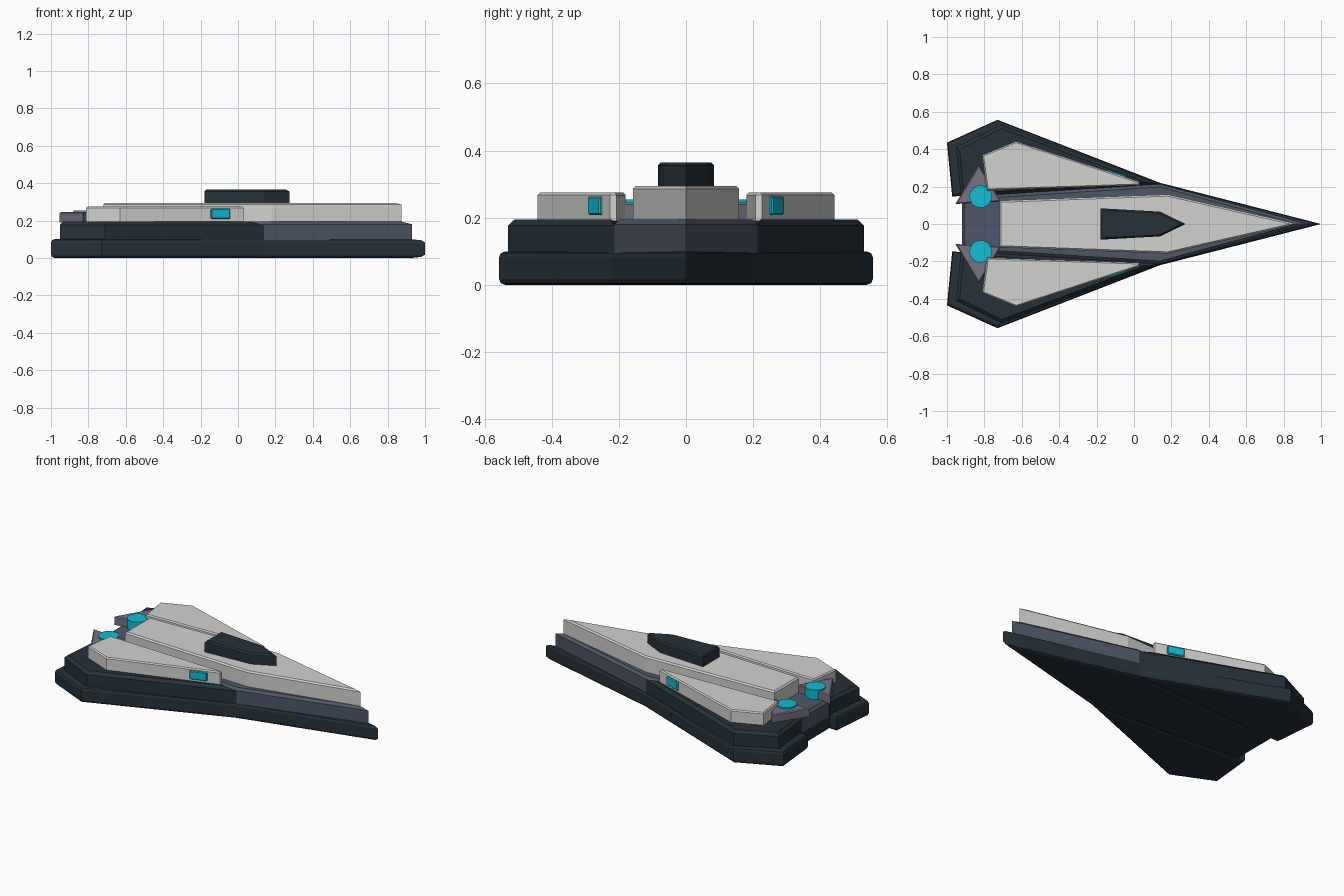
import bpy, bmesh, math

if "Cube" in bpy.data.objects:
    bpy.data.objects.remove(bpy.data.objects["Cube"])


def material(name, r, g, b):
    """Flat colour given as 0-255 display values."""
    lin = [((c / 255 + 0.055) / 1.055) ** 2.4 for c in (r, g, b)]
    m = bpy.data.materials.new(name)
    m.diffuse_color = (*lin, 1)
    m.use_nodes = True
    m.node_tree.nodes["Principled BSDF"].inputs["Base Color"].default_value = m.diffuse_color
    return m


DARK = material("dark navy", 38, 49, 58)
SLATE = material("slate", 78, 86, 103)
LIGHT = material("light grey", 210, 210, 208)
FIN = material("purple grey", 118, 116, 132)
CYAN = material("cyan", 18, 188, 212)


def finish(name, bm, mat):
    bmesh.ops.recalc_face_normals(bm, faces=bm.faces)
    mesh = bpy.data.meshes.new(name)
    bm.to_mesh(mesh)
    bm.free()
    mesh.materials.append(mat)
    ob = bpy.data.objects.new(name, mesh)
    bpy.context.collection.objects.link(ob)
    return ob


def slab(name, outline, z0, z1, mat, bevel=0.0, segments=1, both=False):
    """Extruded outline whose upper (and optionally lower) rim is bevelled."""
    bm = bmesh.new()
    face = bm.faces.new([bm.verts.new((x, y, z0)) for x, y in outline])
    up = bmesh.ops.extrude_face_region(bm, geom=[face])["geom"]
    for v in up:
        if isinstance(v, bmesh.types.BMVert):
            v.co.z = z1
    if bevel:
        rim = [e for e in bm.edges
               if abs(e.verts[0].co.z - e.verts[1].co.z) < 1e-6
               and (both or e.verts[0].co.z > (z0 + z1) / 2)]
        bmesh.ops.bevel(bm, geom=rim, offset=bevel, segments=segments,
                        profile=0.5, affect='EDGES', clamp_overlap=True)
    return finish(name, bm, mat)


def symmetric(half):
    """Complete a half outline across y = 0."""
    return half + [(x, -y) for x, y in reversed(half) if y > 0]


# Central spine: keel, deck, armour plate and bridge
slab("keel", symmetric([(1.0, 0), (0.14, 0.22), (-0.92, 0.15)]),
     0, 0.1, DARK, 0.018, 2, True)
slab("deck", symmetric([(0.93, 0), (0.14, 0.213), (-0.92, 0.145)]),
     0.09, 0.195, SLATE, 0.015)
slab("spine_plate", symmetric([(0.875, 0), (0.18, 0.158), (-0.72, 0.125)]),
     0.19, 0.295, LIGHT, 0.009)
slab("bridge", symmetric([(0.275, 0), (0.14, 0.066), (-0.18, 0.084)]),
     0.285, 0.365, DARK, 0.009)

for s, side in ((1, "left"), (-1, "right")):
    def mir(points):
        return [(x, s * y) for x, y in points]

    # Stepped wing
    slab(side + "_lower_wing",
         mir([(0.16, 0.212), (-0.73, 0.557), (-1.0, 0.435), (-0.972, 0.147)]),
         0, 0.1, DARK, 0.018, 2, True)
    slab(side + "_upper_wing",
         mir([(0.14, 0.212), (-0.71, 0.53), (-0.952, 0.41), (-0.925, 0.143)]),
         0.09, 0.195, DARK, 0.018)
    slab(side + "_wing_plate",
         mir([(0.03, 0.207), (0.03, 0.226), (-0.63, 0.442),
              (-0.812, 0.368), (-0.785, 0.18)]),
         0.19, 0.275, LIGHT, 0.007)

    # Engine fin with glowing disc
    slab(side + "_engine_fin",
         mir([(-0.955, 0.107), (-0.71, 0.12), (-0.83, 0.318)]),
         0.19, 0.246, FIN, 0.006)
    bm = bmesh.new()
    bmesh.ops.create_cone(bm, cap_ends=True, segments=24, radius1=0.06,
                          radius2=0.06, depth=0.06)
    disc = finish(side + "_engine_glow", bm, CYAN)
    disc.location = (-0.82, s * 0.147, 0.225)

    # Running light on the outer edge of the wing plate
    bm = bmesh.new()
    bmesh.ops.create_cube(bm, size=1)
    bmesh.ops.scale(bm, vec=(0.108, 0.022, 0.056), verts=bm.verts)
    bmesh.ops.bevel(bm, geom=bm.edges[:], offset=0.005, segments=1,
                    affect='EDGES')
    lamp = finish(side + "_running_light", bm, CYAN)
    lamp.location = (-0.095, s * 0.266, 0.236)
    lamp.rotation_euler.z = -s * math.atan2(0.216, 0.66)
